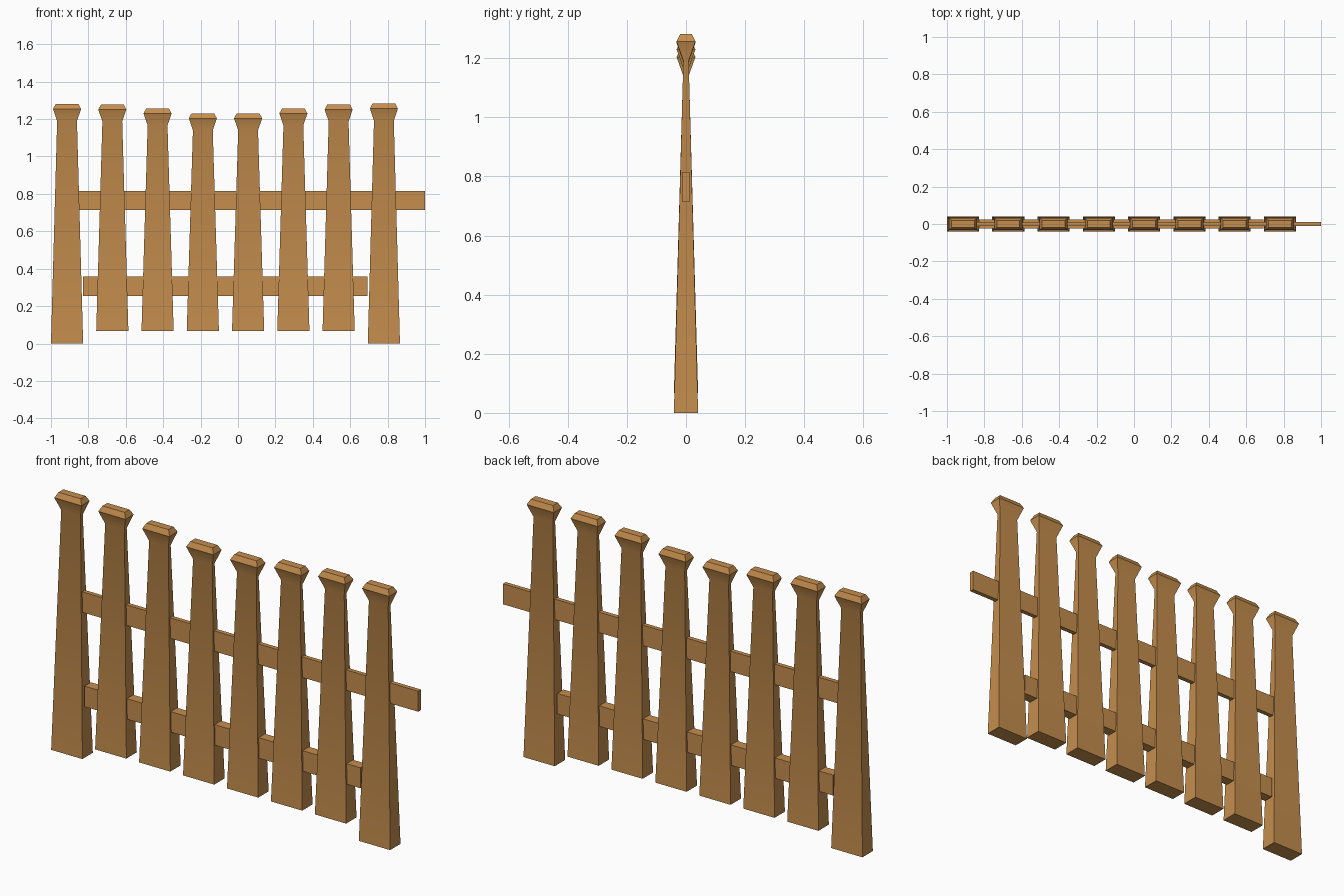
import bpy, bmesh, math

if "Cube" in bpy.data.objects:
    bpy.data.objects.remove(bpy.data.objects["Cube"])

wood = bpy.data.materials.new("wood")
wood.diffuse_color = (0.56, 0.27, 0.075, 1)
wood.use_nodes = True
wood.node_tree.nodes["Principled BSDF"].inputs["Base Color"].default_value = wood.diffuse_color


def loft(name, x, sections):
    """Stack of rectangles (z, half width, half depth) skinned into a solid."""
    bm = bmesh.new()
    rings = [[bm.verts.new((sx * w, sy * d, z))
              for sx, sy in ((-1, -1), (1, -1), (1, 1), (-1, 1))]
             for z, w, d in sections]
    for a, b in zip(rings, rings[1:]):
        for i in range(4):
            j = (i + 1) % 4
            bm.faces.new((a[i], a[j], b[j], b[i]))
    bm.faces.new(rings[0][::-1])
    bm.faces.new(rings[-1])
    mesh = bpy.data.meshes.new(name)
    bm.to_mesh(mesh)
    bm.free()
    mesh.materials.append(wood)
    obj = bpy.data.objects.new(name, mesh)
    bpy.context.collection.objects.link(obj)
    obj.location.x = x
    return obj


def picket(name, x, bottom, top):
    # tapered shaft, flared head and chamfered cap
    obj = loft(name, x, [(bottom, 0.086, 0.041),
                         (top - 0.09, 0.053, 0.009),
                         (top - 0.026, 0.075, 0.032),
                         (top, 0.061, 0.019)])
    bpy.context.view_layer.objects.active = obj
    obj.select_set(True)
    bpy.ops.object.shade_smooth_by_angle(angle=math.radians(30))
    obj.select_set(False)


def rail(name, x0, x1, z0, z1, half_depth):
    w = (x1 - x0) / 2
    loft(name, (x0 + x1) / 2, [(z0, w, half_depth), (z1, w, half_depth)])


# Two end posts reach the ground; the pickets between dip in the middle
tops = [1.28, 1.277, 1.256, 1.23, 1.23, 1.256, 1.277, 1.282]
for i, top in enumerate(tops):
    end = i in (0, 7)
    picket("end_post" if end else "picket", -0.914 + 0.242 * i,
           0 if end else 0.067, top)

# Horizontal rails
rail("upper_rail", -0.856, 1.0, 0.713, 0.815, 0.011)
rail("lower_rail", -0.828, 0.692, 0.255, 0.357, 0.025)
